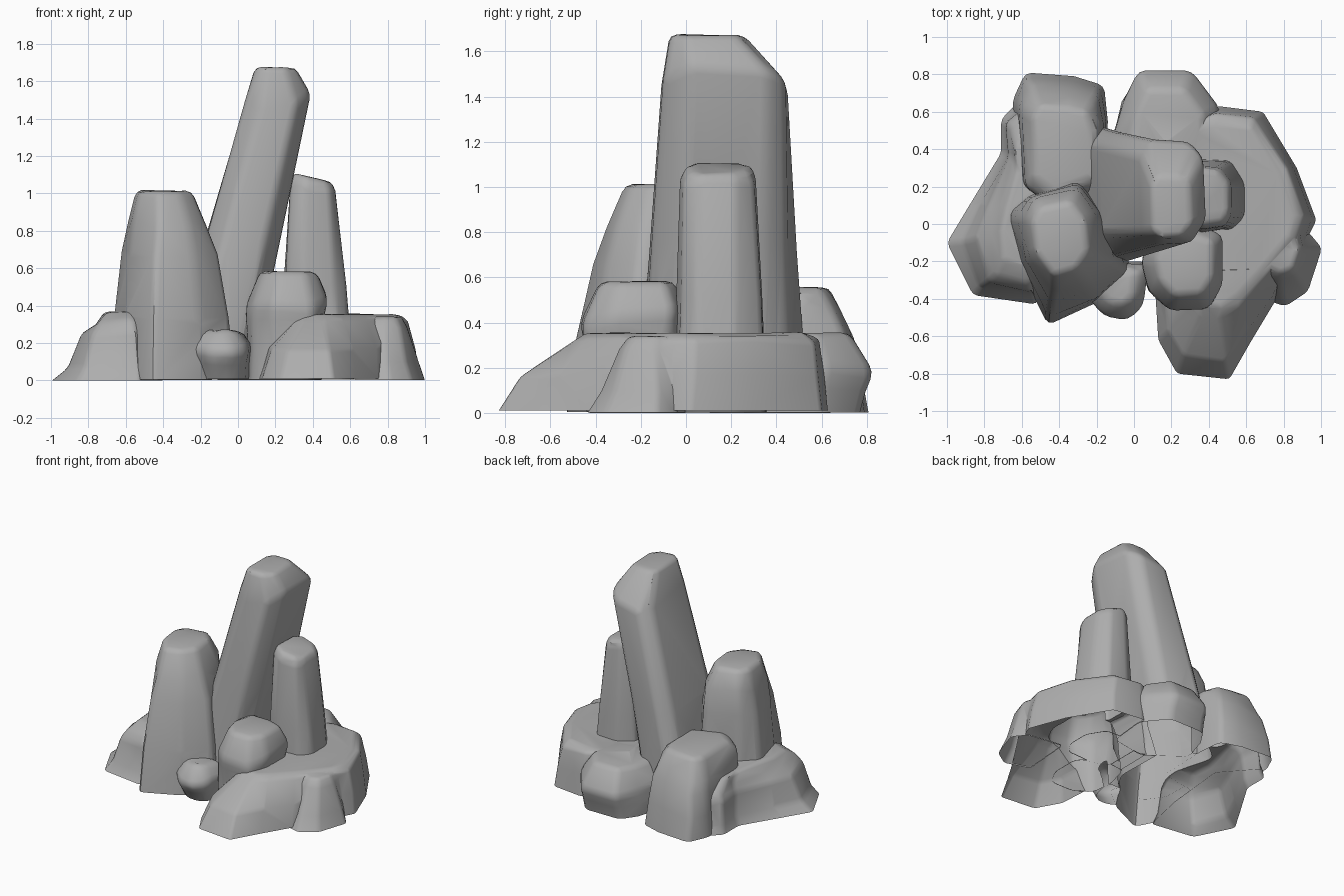
import bpy, bmesh, math, random

random.seed(4)
CONVEX = [(0, 0), (0.4, 0.2), (0.8, 0.62), (1, 1)]
STRAIGHT = [(0, 0), (0.5, 0.48), (1, 1)]
rocks = []


def rock(name, pts, cap, profile=CONVEX, z0=0.0, bevel=0.035, slope=0.0):
    """Loft a foot outline to a rim and close it with a smaller cap.
    pts: (foot x, foot y, rim x, rim y, rim z); cap: (x, y, z, scale of rim)"""
    bm = bmesh.new()
    rings = []
    for h, t in profile:
        ring = []
        for bx, by, tx, ty, tz in pts:
            j = 0.008 if 0 < h < 1 else 0
            ring.append(bm.verts.new((bx + (tx - bx) * t + random.uniform(-j, j),
                                      by + (ty - by) * t + random.uniform(-j, j),
                                      z0 + (tz - z0) * h)))
        rings.append(ring)
    cx, cy, cz, s = cap
    rings.append([bm.verts.new((cx + (p[2] - cx) * s, cy + (p[3] - cy) * s,
                                cz + slope * (p[2] - cx) - random.uniform(0, 0.012)))
                  for p in pts])
    n = len(pts)
    for a, b in zip(rings, rings[1:]):
        for i in range(n):
            k = (i + 1) % n
            bm.faces.new((a[i], a[k], b[k], b[i]))
    bm.faces.new(rings[-1])
    # soften the hard ridges, then close the underside for the union
    bm.normal_update()
    ridges = [e for e in bm.edges if len(e.link_faces) == 2
              and e.calc_face_angle(0) > math.radians(22)]
    bmesh.ops.bevel(bm, geom=ridges, offset=bevel, segments=2, profile=0.5,
                    affect='EDGES', clamp_overlap=True)
    bmesh.ops.holes_fill(bm, edges=[e for e in bm.edges if e.is_boundary], sides=0)
    bmesh.ops.triangulate(bm, faces=bm.faces[:])
    bmesh.ops.recalc_face_normals(bm, faces=bm.faces[:])
    # tiny offset keeps the undersides from being coplanar
    bmesh.ops.translate(bm, vec=(0, 0, 0.0007 * len(rocks)), verts=bm.verts[:])
    me = bpy.data.meshes.new(name)
    bm.to_mesh(me)
    bm.free()
    ob = bpy.data.objects.new(name, me)
    bpy.context.collection.objects.link(ob)
    rocks.append(ob)


# low base rocks
rock("left_base_slab", [
    (-1.00, -0.10, -0.76, -0.06, 0.30), (-0.86, -0.38, -0.74, -0.27, 0.31),
    (-0.52, -0.43, -0.56, -0.32, 0.33), (-0.45, -0.10, -0.45, -0.10, 0.35),
    (-0.40, 0.40, -0.40, 0.40, 0.35), (-0.62, 0.65, -0.60, 0.60, 0.28),
    (-0.71, 0.56, -0.66, 0.52, 0.28), (-0.71, 0.38, -0.64, 0.35, 0.30),
    (-0.88, 0.10, -0.72, 0.10, 0.30)],
    (-0.58, 0.05, 0.37, 0.75), [(0, 0), (0.22, 0.33), (0.8, 0.62), (1, 1)])
rock("right_base_slab", [
    (0.13, -0.62, 0.31, -0.44, 0.32), (0.23, -0.80, 0.35, -0.50, 0.31),
    (0.51, -0.83, 0.46, -0.51, 0.31), (0.63, -0.62, 0.56, -0.44, 0.33),
    (0.75, -0.42, 0.69, -0.30, 0.33), (0.94, -0.05, 0.87, -0.08, 0.33),
    (0.975, 0.02, 0.91, 0.04, 0.32), (0.87, 0.30, 0.82, 0.30, 0.33),
    (0.69, 0.60, 0.64, 0.57, 0.31), (0.45, 0.63, 0.43, 0.59, 0.33),
    (0.12, 0.50, 0.15, 0.45, 0.35), (0.11, -0.30, 0.24, -0.30, 0.34)],
    (0.5, 0.1, 0.36, 0.88), [(0, 0), (0.5, 0.32), (1, 1)], z0=0.01)
rock("right_base_lobe", [
    (0.62, -0.38, 0.66, -0.25, 0.30), (0.81, -0.44, 0.79, -0.30, 0.28),
    (0.93, -0.36, 0.87, -0.27, 0.28), (1.005, -0.13, 0.91, -0.14, 0.28),
    (0.93, -0.04, 0.88, -0.03, 0.30), (0.65, 0.00, 0.66, 0.00, 0.30)],
    (0.77, -0.13, 0.345, 0.75), [(0, 0), (0.35, 0.4), (1, 1)])
rock("back_boulder", [
    (-0.12, 0.45, -0.12, 0.45, 0.20), (0.15, 0.25, 0.15, 0.25, 0.30),
    (0.42, 0.30, 0.42, 0.30, 0.30), (0.45, 0.60, 0.46, 0.62, 0.21),
    (0.31, 0.77, 0.31, 0.83, 0.18), (0.02, 0.77, 0.02, 0.83, 0.18),
    (-0.06, 0.65, -0.06, 0.66, 0.19)],
    (0.18, 0.47, 0.36, 0.70), STRAIGHT)
rock("back_left_boulder", [
    (-0.62, 0.20, -0.58, 0.20, 0.48), (-0.45, 0.10, -0.45, 0.10, 0.50),
    (-0.15, 0.15, -0.18, 0.20, 0.50), (-0.14, 0.55, -0.18, 0.52, 0.50),
    (-0.16, 0.74, -0.22, 0.65, 0.46), (-0.32, 0.79, -0.35, 0.68, 0.46),
    (-0.58, 0.81, -0.54, 0.70, 0.40), (-0.65, 0.66, -0.60, 0.61, 0.40)],
    (-0.36, 0.42, 0.56, 0.78))

# standing pillars
rock("tall_leaning_pillar", [
    (-0.36, -0.08, 0.04, -0.04, 1.50), (-0.26, -0.22, 0.12, -0.11, 1.45),
    (-0.02, -0.20, 0.31, -0.10, 1.47), (0.07, -0.05, 0.39, 0.02, 1.53),
    (0.06, 0.35, 0.375, 0.36, 1.51), (0.00, 0.47, 0.30, 0.44, 1.47),
    (-0.28, 0.55, 0.09, 0.45, 1.43), (-0.37, 0.45, 0.03, 0.36, 1.45)],
    (0.18, -0.02, 1.675, 0.60), STRAIGHT)
rock("left_pillar", [
    (-0.70, 0.05, -0.59, 0.04, 0.86), (-0.62, -0.22, -0.56, -0.18, 0.86),
    (-0.46, -0.54, -0.43, -0.36, 0.82), (-0.20, -0.42, -0.26, -0.31, 0.82),
    (0.00, -0.26, -0.17, -0.18, 0.84), (-0.12, 0.00, -0.20, 0.05, 0.86),
    (-0.30, 0.25, -0.30, 0.19, 0.86), (-0.58, 0.16, -0.53, 0.14, 0.88)],
    (-0.44, -0.06, 1.015, 0.73))
rock("right_pillar", [
    (0.22, 0.00, 0.28, 0.02, 1.04), (0.35, -0.05, 0.36, -0.03, 1.03),
    (0.56, -0.04, 0.49, -0.01, 1.01), (0.62, 0.05, 0.52, 0.06, 1.01),
    (0.62, 0.22, 0.52, 0.22, 1.01), (0.54, 0.35, 0.46, 0.30, 1.02),
    (0.35, 0.36, 0.34, 0.31, 1.05), (0.22, 0.28, 0.28, 0.26, 1.06)],
    (0.38, 0.15, 1.09, 0.84), STRAIGHT, bevel=0.025, slope=-0.2)

# small boulders at the front
rock("front_boulder", [
    (0.05, -0.20, 0.04, -0.20, 0.40), (0.07, -0.36, 0.08, -0.36, 0.40),
    (0.19, -0.44, 0.19, -0.47, 0.40), (0.38, -0.44, 0.40, -0.46, 0.38),
    (0.45, -0.32, 0.48, -0.33, 0.42), (0.45, -0.10, 0.48, -0.05, 0.44),
    (0.30, 0.02, 0.32, 0.00, 0.45), (0.10, 0.00, 0.10, 0.00, 0.45)],
    (0.28, -0.18, 0.58, 0.70))
rock("front_pebble", [
    (-0.20, -0.36, -0.27, -0.38, 0.17), (-0.14, -0.42, -0.17, -0.50, 0.15),
    (-0.03, -0.43, -0.03, -0.53, 0.14), (0.03, -0.38, 0.06, -0.44, 0.16),
    (0.07, -0.20, 0.08, -0.22, 0.20), (-0.20, -0.20, -0.24, -0.20, 0.20)],
    (-0.09, -0.30, 0.27, 0.58), STRAIGHT)

# fuse all rocks into one shell
cluster = rocks[0]
for part in rocks[1:]:
    m = cluster.modifiers.new("union", 'BOOLEAN')
    m.operation, m.solver, m.object = 'UNION', 'EXACT', part
dg = bpy.context.evaluated_depsgraph_get()
shell = bpy.data.meshes.new_from_object(cluster.evaluated_get(dg))
cluster.modifiers.clear()
cluster.data = shell
cluster.name = "rock_cluster"
for part in rocks[1:]:
    bpy.data.objects.remove(part)

# leave the underside open and hollow
bm = bmesh.new()
bm.from_mesh(shell)
bm.normal_update()
floor = [f for f in bm.faces if all(v.co.z < 0.02 for v in f.verts)
         and abs(f.normal.z) > 0.8]
bmesh.ops.delete(bm, geom=floor, context='FACES')
bm.to_mesh(shell)
bm.free()

stone = bpy.data.materials.new("stone")
stone.diffuse_color = (0.42, 0.42, 0.42, 1)
shell.materials.clear()
shell.materials.append(stone)
bpy.context.view_layer.objects.active = cluster
cluster.select_set(True)
bpy.ops.object.shade_smooth_by_angle(angle=math.radians(40))
